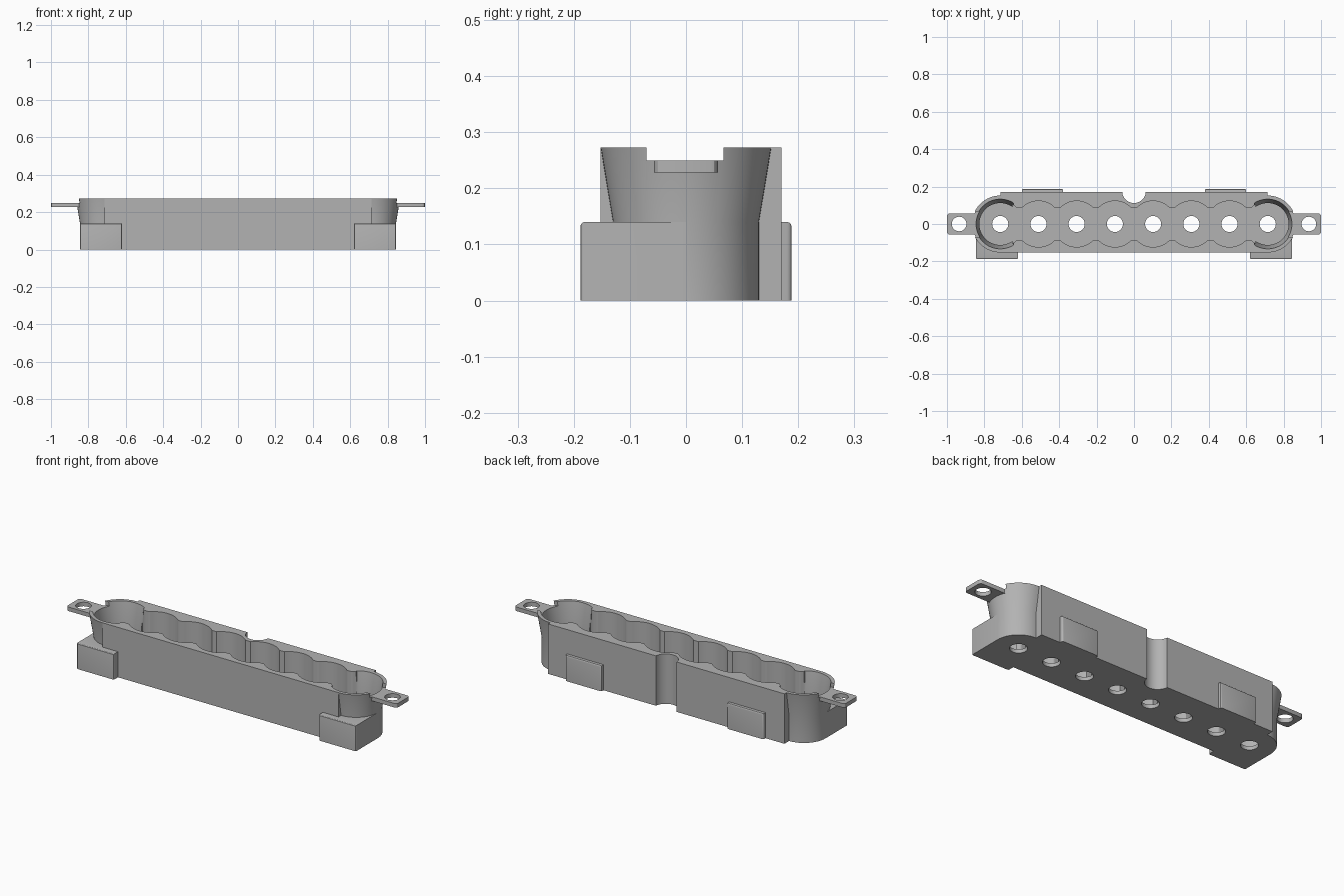
import bpy, bmesh, math

if "Cube" in bpy.data.objects:
    bpy.data.objects.remove(bpy.data.objects["Cube"], do_unlink=True)

grey = bpy.data.materials.new("plain grey")
grey.use_nodes = True
grey.diffuse_color = (0.45, 0.45, 0.45, 1)
grey.node_tree.nodes["Principled BSDF"].inputs["Base Color"].default_value = grey.diffuse_color

TOP, STEP, FLOOR = 0.273, 0.14, 0.02
END_X, PITCH = 0.715, 0.2043
CELLS = [(i - 3.5) * PITCH for i in range(8)]


def loft(name, rings):
    """Closed solid through rings of (x, y, z) points."""
    bm = bmesh.new()
    loops = [[bm.verts.new(p) for p in ring] for ring in rings]
    n = len(loops[0])
    for a, b in zip(loops, loops[1:]):
        for i in range(n):
            j = (i + 1) % n
            bm.faces.new((a[i], a[j], b[j], b[i]))
    bm.faces.new(loops[0][::-1])
    bm.faces.new(loops[-1])
    bmesh.ops.recalc_face_normals(bm, faces=bm.faces)
    mesh = bpy.data.meshes.new(name)
    bm.to_mesh(mesh)
    bm.free()
    ob = bpy.data.objects.new(name, mesh)
    bpy.context.collection.objects.link(ob)
    mesh.materials.append(grey)
    return ob


def box(name, x, y, z):
    x0, x1 = sorted(x)
    outline = [(x0, y[0]), (x1, y[0]), (x1, y[1]), (x0, y[1])]
    return loft(name, [[(px, py, h) for px, py in outline] for h in z])


def round_solid(name, cx, cy, levels, n=64, limit=None, side=1):
    """Turned solid from (radius, height) levels, optionally cut flat at an inner x."""
    rings = []
    for r, z in levels:
        ring = []
        for i in range(n):
            a = math.tau * i / n
            x = cx * side + r * math.cos(a)
            if limit is not None:
                x = max(x, limit)
            ring.append((x * side, cy + r * math.sin(a), z))
        rings.append(ring)
    return loft(name, rings)


def apply(ob, mod):
    bpy.context.view_layer.objects.active = ob
    bpy.ops.object.modifier_apply(modifier=mod.name)


def combine(ob, other, operation):
    mod = ob.modifiers.new("combine", "BOOLEAN")
    mod.operation, mod.solver, mod.object = operation, "EXACT", other
    apply(ob, mod)
    bpy.data.objects.remove(other, do_unlink=True)


def soften(ob, width, keep):
    """Round the edges whose midpoint passes the keep rule."""
    bm = bmesh.new()
    bm.from_mesh(ob.data)
    edges = [e for e in bm.edges if keep((e.verts[0].co + e.verts[1].co) / 2)]
    bmesh.ops.bevel(bm, geom=edges, offset=width, segments=3, profile=0.5, affect="EDGES")
    bm.to_mesh(ob.data)
    bm.free()


def smooth(ob):
    bpy.ops.object.select_all(action="DESELECT")
    ob.select_set(True)
    bpy.context.view_layer.objects.active = ob
    bpy.ops.object.shade_smooth_by_angle(angle=math.radians(30))


# Main body with flared round ends
body = box("body", (-END_X, END_X), (-0.152, 0.17), (0, TOP))
for s in (-1, 1):
    combine(body, round_solid("end", s * END_X, 0, [(0.13, 0), (0.13, STEP), (0.152, TOP)]), "UNION")

# Scalloped cavity
steps = 260
half = [-0.65 + 1.3 * i / steps for i in range(steps + 1)]


def wall(x):
    return max([0.087] + [math.sqrt(max(0, 0.123 ** 2 - (x - c) ** 2)) for c in CELLS])


outline = [(x, -wall(x)) for x in half] + [(x, wall(x)) for x in reversed(half)]
combine(body, loft("cavity", [[(x, y, z) for x, y in outline] for z in (FLOOR, TOP + 0.05)]), "DIFFERENCE")

# Flared end pockets and rim notches
for s in (-1, 1):
    pocket = round_solid("pocket", s * END_X, 0,
                         [(0.112, FLOOR), (0.112, STEP), (0.133, TOP), (0.133, TOP + 0.05)],
                         limit=0.643, side=s)
    combine(body, pocket, "DIFFERENCE")
    combine(body, box("notch", (s * 0.75, s * 0.95), (-0.07, 0.067), (0.25, TOP + 0.05)), "DIFFERENCE")

# Floor holes and rear groove
for c in CELLS:
    combine(body, round_solid("hole", c, 0, [(0.043, -0.05), (0.043, 0.06)], n=40), "DIFFERENCE")
combine(body, round_solid("groove", 0, 0.175, [(0.063, -0.05), (0.063, TOP + 0.05)]), "DIFFERENCE")
smooth(body)

for s, side in ((1, "left"), (-1, "right")):
    # Corner foot, hollowed where it would enter the pocket
    foot = box(side + "_foot", (s * 0.62, s * 0.845), (-0.188, 0), (0, STEP))
    soften(foot, 0.007, lambda m: m.y < -0.18 and m.z > 0.01)
    pocket = round_solid("pocket", s * END_X, 0, [(0.122, -0.05), (0.122, TOP)])
    combine(foot, pocket, "DIFFERENCE")
    combine(foot, box("trim", (s * 0.6, s * END_X), (-0.14, 0.05), (-0.05, TOP)), "DIFFERENCE")
    smooth(foot)

    # Mounting tab with a screw hole
    tab = box(side + "_mounting_tab", (s * 0.8, s), (-0.057, 0.057), (0.228, 0.25))
    soften(tab, 0.015, lambda m: abs(m.x) > 0.99 and abs(m.y) > 0.05)
    combine(tab, round_solid("hole", s * 0.935, 0, [(0.039, 0.2), (0.039, 0.3)], n=40), "DIFFERENCE")
    combine(tab, round_solid("pocket", s * END_X, 0, [(0.131, 0.2), (0.131, 0.3)]), "DIFFERENCE")
    smooth(tab)

    # Rear pad
    pad = box(side + "_rear_pad", (s * 0.38, s * 0.6), (0.16, 0.188), (0, STEP))
    soften(pad, 0.008, lambda m: m.y > 0.18 and m.z > 0.01)
    smooth(pad)
